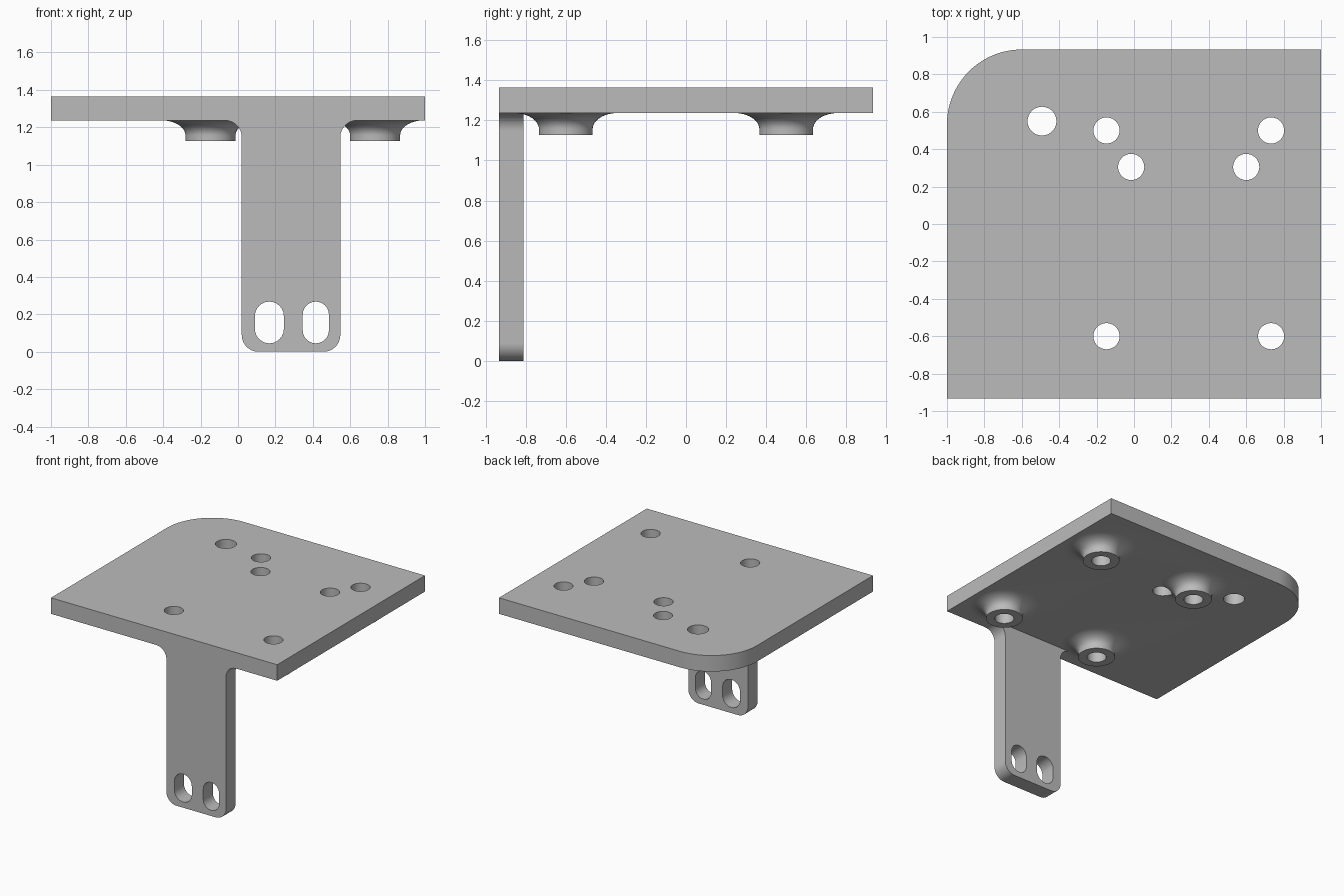
import bpy, bmesh, math
from mathutils import Vector, Matrix

if "Cube" in bpy.data.objects:
    bpy.data.objects.remove(bpy.data.objects["Cube"], do_unlink=True)

TOP, UNDER, BASE = 1.365, 1.237, 1.127      # plate top, plate underside, boss end
FRONT, DEPTH = -0.933, 0.122                # leg front face and thickness
HOLE = 0.07

grey = bpy.data.materials.new("plain grey")
grey.use_nodes = True
colour = (0.5, 0.5, 0.5, 1)
grey.diffuse_color = colour
grey.node_tree.nodes["Principled BSDF"].inputs["Base Color"].default_value = colour


def arc(cx, cy, r, start, end, n=12):
    angles = [math.radians(start + (end - start) * i / n) for i in range(n + 1)]
    return [(cx + r * math.cos(a), cy + r * math.sin(a)) for a in angles]


def make_object(name, bm):
    bmesh.ops.remove_doubles(bm, verts=bm.verts, dist=1e-5)
    bmesh.ops.recalc_face_normals(bm, faces=bm.faces)
    mesh = bpy.data.meshes.new(name)
    bm.to_mesh(mesh)
    bm.free()
    mesh.materials.append(grey)
    obj = bpy.data.objects.new(name, mesh)
    bpy.context.collection.objects.link(obj)
    return obj


def prism(name, outline, place, direction):
    """Extrude a 2D outline; place maps each 2D point into space."""
    bm = bmesh.new()
    face = bm.faces.new([bm.verts.new(place(u, v)) for u, v in outline])
    new = bmesh.ops.extrude_face_region(bm, geom=[face])["geom"]
    verts = [g for g in new if isinstance(g, bmesh.types.BMVert)]
    bmesh.ops.translate(bm, verts=verts, vec=Vector(direction))
    return make_object(name, bm)


def boss(x, y):
    """Turned boss with a flared foot that runs into the plate."""
    r, flare, rise, n = 0.134, 0.126, 0.08, 12
    profile = [(0, BASE), (r, BASE)]
    for i in range(n + 1):
        a = math.radians(90 * i / n)
        profile.append((r + flare * (1 - math.cos(a)), UNDER - rise * (1 - math.sin(a))))
    inside = UNDER + 0.05
    profile += [(r + flare, inside), (0, inside)]
    bm = bmesh.new()
    verts = [bm.verts.new((u, 0, z)) for u, z in profile]
    edges = [bm.edges.new(pair) for pair in zip(verts, verts[1:])]
    bmesh.ops.spin(bm, geom=verts + edges, cent=(0, 0, 0), axis=(0, 0, 1),
                   angle=math.tau, steps=48)
    bmesh.ops.translate(bm, verts=bm.verts, vec=Vector((x, y, 0)))
    return make_object("boss", bm)


def drill(x, y, r):
    circle = arc(x, y, r, 0, 360, 40)[:-1]
    return prism("drill", circle, lambda u, v: (u, v, 1), (0, 0, 1))


def slot_cutter(x0, x1, z0, z1):
    r, cx = (x1 - x0) / 2, (x0 + x1) / 2
    outline = arc(cx, z1 - r, r, 0, 180) + arc(cx, z0 + r, r, 180, 360)
    return prism("slot_cutter", outline, lambda u, v: (u, FRONT - 0.1, v), (0, 0.4, 0))


def combine(target, tool, operation):
    mod = target.modifiers.new(operation, "BOOLEAN")
    mod.operation, mod.solver, mod.object = operation, "EXACT", tool
    bpy.context.view_layer.objects.active = target
    bpy.ops.object.modifier_apply(modifier=mod.name)
    bpy.data.objects.remove(tool, do_unlink=True)


# Top plate with one rounded back corner
corner = 0.4
outline = [(-1, FRONT), (1, FRONT), (1, -FRONT)]
outline += arc(-1 + corner, -FRONT - corner, corner, 90, 180, 24)
bracket = prism("mounting_bracket", outline, lambda u, v: (u, v, UNDER), (0, 0, TOP - UNDER))

# Front leg: rounded lower corners, fillets where it meets the plate
left, right, r = 0.02, 0.547, 0.09
inside = UNDER + 0.05
outline = arc(left + r, r, r, 180, 270) + arc(right - r, r, r, 270, 360)
outline += arc(right + r, UNDER - r, r, 180, 90)
outline += [(right + r, inside), (left - r, inside)]
outline += arc(left - r, UNDER - r, r, 90, 0)
leg = prism("leg", outline, lambda u, v: (u, FRONT, v), (0, DEPTH, 0))
combine(bracket, leg, "UNION")

# Four bosses under the plate, with holes through them
boss_spots = [(x, y) for x in (-0.147, 0.733) for y in (-0.6, 0.5)]
for x, y in boss_spots:
    combine(bracket, boss(x, y), "UNION")

# Through holes
for x, y in boss_spots + [(-0.015, 0.305), (0.6, 0.305)]:
    combine(bracket, drill(x, y, HOLE), "DIFFERENCE")
combine(bracket, drill(-0.492, 0.55, 0.077), "DIFFERENCE")

# Adjustment slots at the foot of the leg
combine(bracket, slot_cutter(0.09, 0.245, 0.045, 0.268), "DIFFERENCE")
combine(bracket, slot_cutter(0.346, 0.486, 0.045, 0.268), "DIFFERENCE")

# Smooth curved walls, sharp edges elsewhere
bpy.ops.object.select_all(action="DESELECT")
bracket.select_set(True)
bpy.context.view_layer.objects.active = bracket
bpy.ops.object.shade_smooth_by_angle(angle=math.radians(30))
